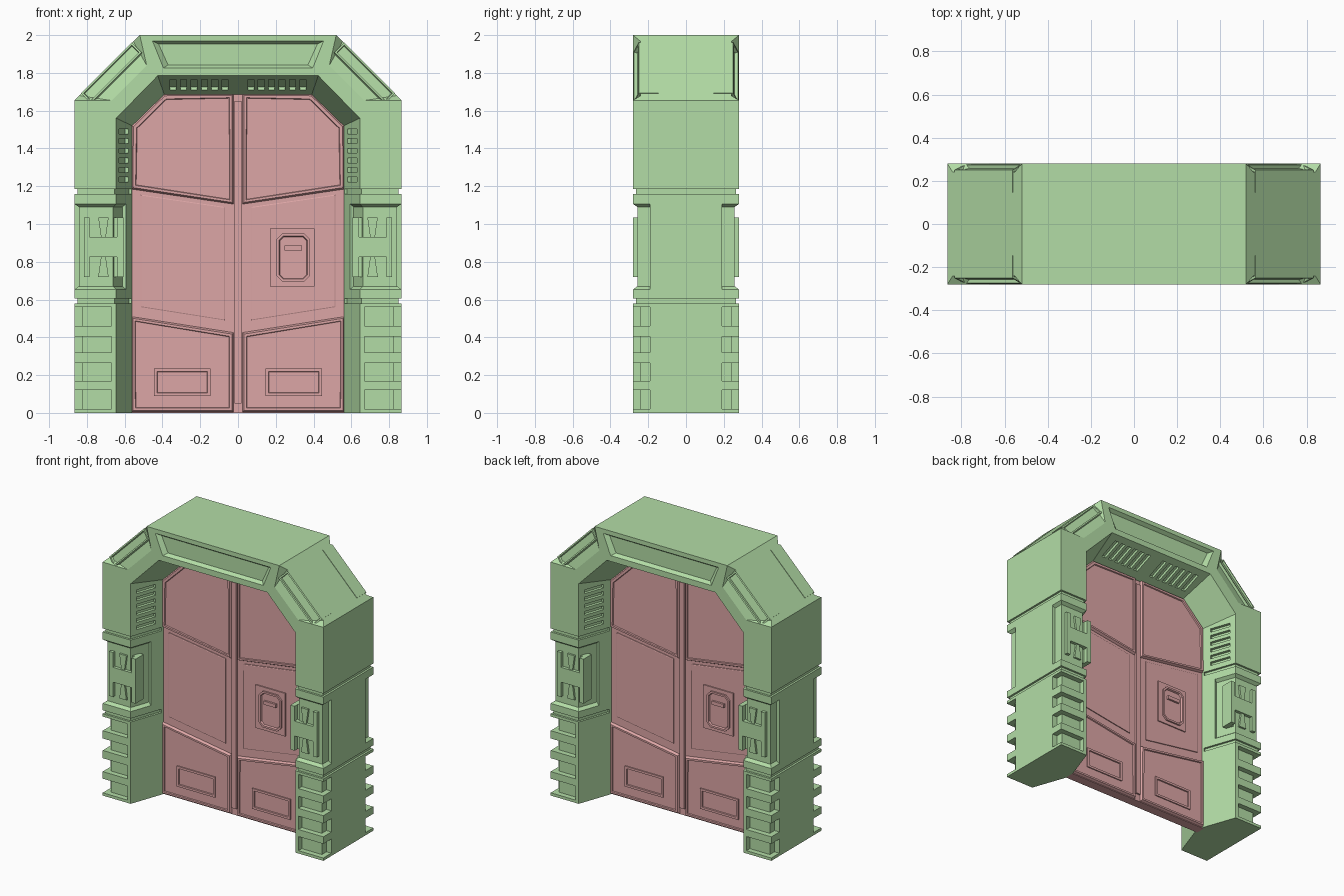
import bpy, bmesh, math
from mathutils import Vector, Matrix

if "Cube" in bpy.data.objects:
    bpy.data.objects.remove(bpy.data.objects["Cube"])


def material(name, col):
    m = bpy.data.materials.new(name)
    m.diffuse_color = col
    m.use_nodes = True
    m.node_tree.nodes["Principled BSDF"].inputs["Base Color"].default_value = m.diffuse_color
    return m


GREEN = material("frame_green", (0.45, 0.72, 0.38, 1))
PINK = material("door_pink", (0.72, 0.38, 0.38, 1))


def loft(bm, rings):
    """Closed skin through equal-length rings, capped at both ends."""
    vs = [[bm.verts.new(p) for p in r] for r in rings]
    n = len(vs[0])
    fs = [bm.faces.new((a[i], a[(i + 1) % n], b[(i + 1) % n], b[i]))
          for a, b in zip(vs, vs[1:]) for i in range(n)]
    fs += [bm.faces.new(vs[0][::-1]), bm.faces.new(vs[-1])]
    bmesh.ops.recalc_face_normals(bm, faces=fs)
    return fs


def box(bm, x0, x1, y0, y1, z0, z1):
    return loft(bm, [[(x, y0, z0), (x, y1, z0), (x, y1, z1), (x, y0, z1)] for x in (x0, x1)])


def tilted_box(bm, centre, size, rot):
    mat = Matrix.Translation(centre) @ rot @ Matrix.Diagonal((*size, 1))
    bmesh.ops.create_cube(bm, size=1, matrix=mat)


def plate(bm, poly, y0, y1, insets=()):
    """Plate from an x-z outline, then stepped insets (width, height) on its front."""
    f = loft(bm, [[(x, y, z) for x, z in poly] for y in (y0, y1)])[-1]
    for width, height in insets:
        bmesh.ops.inset_region(bm, faces=[f], thickness=width, depth=height)


def rect(x0, x1, z0, z1, c=0):
    if not c:
        return [(x0, z0), (x1, z0), (x1, z1), (x0, z1)]
    return [(x0 + c, z0), (x1 - c, z0), (x1, z0 + c), (x1, z1 - c),
            (x1 - c, z1), (x0 + c, z1), (x0, z1 - c), (x0, z0 + c)]


def copy_scaled(bm, sx, sy):
    geo = bmesh.ops.duplicate(bm, geom=bm.verts[:] + bm.edges[:] + bm.faces[:])["geom"]
    for v in geo:
        if isinstance(v, bmesh.types.BMVert):
            v.co.x *= sx
            v.co.y *= sy


def four_way(bm):
    copy_scaled(bm, -1, 1)
    copy_scaled(bm, 1, -1)


def finish(name, bm, mat=None):
    bmesh.ops.recalc_face_normals(bm, faces=bm.faces[:])
    me = bpy.data.meshes.new(name)
    bm.to_mesh(me)
    bm.free()
    ob = bpy.data.objects.new(name, me)
    bpy.context.collection.objects.link(ob)
    if mat:
        me.materials.append(mat)
    return ob


def wrap(bm, path, depth, z0, z1, taper=0.0):
    """Groove cutter that follows a plan path around the jamb."""
    pts = [Vector(p) for p in path]
    nrm = []
    for a, b in zip(pts, pts[1:]):
        d = (b - a).normalized()
        nrm.append(Vector((-d.y, d.x)))
    rings = []
    for i, p in enumerate(pts):
        a, b = nrm[max(i - 1, 0)], nrm[min(i, len(nrm) - 1)]
        m = (a + b) / (1 + a.dot(b))
        o, q = p + m * 0.005, p - m * depth
        rings.append([(*o, z0), (*o, z1), (*q, z1 - taper), (*q, z0 + taper)])
    loft(bm, rings)


def diag(t, n, y):
    """Point on the sloping shoulder: t along it, n outward."""
    k = math.sqrt(0.5)
    return Vector((0.865 + k * (n - t), y, 1.655 + k * (n + t)))


# frame body: cross-section carried round the arch
def arch(x, z1, x2, z2):
    return [(x, 0), (x, z1), (x2, z2), (-x2, z2), (-x, z1), (-x, 0)]


outer, lip, inner = arch(.865, 1.655, .52, 2), arch(.645, 1.56, .425, 1.785), arch(.56, 1.52, .39, 1.685)
bm = bmesh.new()
loft(bm, [[(o[0], -.28, o[1]), (l[0], -.28, l[1]), (d[0], -.04, d[1]),
           (d[0], .04, d[1]), (l[0], .28, l[1]), (o[0], .28, o[1])]
          for o, l, d in zip(outer, lip, inner)])
frame = finish("door_frame", bm, GREEN)

# cutters: corner recesses, louvres, vents, shoulder bevels
bm = bmesh.new()
wrap(bm, [(.865, -.19), (.865, -.28), (.645, -.28), (.592, -.13)], .022, .65, 1.11, .02)
for z0, z1 in ((.02, .12), (.17, .265), (.32, .405), (.46, .56)):
    wrap(bm, [(.865, -.19), (.865, -.28), (.67, -.28)], .038, z0, z1)
for i in range(6):
    tilted_box(bm, (.605, -.167, 1.235 + .051 * i), (.15, .04, .026),
               Matrix.Rotation(math.atan2(.24, -.085), 4, 'Z'))
    tilted_box(bm, (.068 + .055 * i, -.165, 1.737), (.032, .15, .04),
               Matrix.Rotation(math.atan2(-.1, .24), 4, 'X'))
ends = []
for ta, tb, tc in ((0, .138, .035), (.488, .40, .44)):
    a, b, c = diag(ta, 0, -.28), diag(tb, -.14, -.28), diag(tc, 0, -.24)
    ends.append([a + (a - (b + c) / 2) * .4, b + (b - c) * .2, c + (c - b) * .2])
loft(bm, ends)
copy_scaled(bm, 1, -1)

# cutters: bands round each jamb, header panel
for z0, z1 in ((.58, .605), (1.16, 1.185)):
    wrap(bm, [(.565, .05), (.645, .28), (.865, .28), (.865, -.28), (.645, -.28), (.565, -.05)],
         .014, z0, z1)
copy_scaled(bm, -1, 1)
for s in (-1, 1):
    loft(bm, [[(x, s * y, z) for x, z in ((-b, z0), (b, z0), (t, z1), (-t, z1))]
              for y, b, t, z0, z1 in ((.285, .40, .46, 1.823, 1.972), (.255, .37, .42, 1.842, 1.952))])
cutter = finish("frame_cutter", bm)
cutter.hide_render = True
mod = frame.modifiers.new("cuts", 'BOOLEAN')
mod.operation, mod.solver, mod.object = 'DIFFERENCE', 'EXACT', cutter
bpy.context.view_layer.objects.active = frame
bpy.ops.object.modifier_apply(modifier=mod.name)
bpy.data.objects.remove(cutter)

# shoulder housings with a sunken slot
bm = bmesh.new()
section = [(-.145, -.02), (-.145, .003), (-.25, .003), (-.278, -.07), (-.25, -.085), (-.2, -.05)]
fs = loft(bm, [[diag(t, n, y) for y, n in section] for t in (.05, .43)])
bmesh.ops.inset_region(bm, faces=[fs[2]], thickness=.014, depth=0)
bmesh.ops.inset_region(bm, faces=[fs[2]], thickness=.006, depth=-.018)
four_way(bm)
finish("shoulder_housings", bm, GREEN)

# latch blocks on the jambs: two pockets with a tapered tab in each
bm = bmesh.new()
box(bm, .607, .815, -.245, -.19, .72, 1.035)
box(bm, .607, .64, -.28, -.245, .72, 1.035)
box(bm, .785, .815, -.28, -.245, .72, 1.035)
box(bm, .64, .785, -.28, -.245, .825, .93)
for z0, z1 in ((.72, .825), (1.035, .93)):
    plate(bm, [(.685, z0), (.74, z0), (.725, z1), (.70, z1)], -.245, -.272)
four_way(bm)
finish("latch_blocks", bm, GREEN)

# door core and centre seam
bm = bmesh.new()
plate(bm, arch(.575, 1.525, .395, 1.695), .034, -.034)
finish("door_core", bm, PINK)
bm = bmesh.new()
box(bm, -.018, .018, -.046, .046, .05, 1.65)
finish("centre_seam", bm, PINK)

# leaf panels: upper, middle, lower and kick plate
bm = bmesh.new()
plate(bm, [(.023, 1.105), (.565, 1.185), (.565, 1.52), (.392, 1.69), (.023, 1.69)], -.03, -.036,
      ((.012, .016), (.018, 0), (.004, -.008)))
plate(bm, [(.07, .49), (.515, .56), (.515, 1.155), (.07, 1.09)], -.03, -.04, ((.006, .002),))
plate(bm, [(.023, .005), (.565, .005), (.565, .51), (.023, .425)], -.03, -.036,
      ((.012, .016), (.018, 0), (.004, -.008)))
plate(bm, rect(.145, .445, .09, .235), -.04, -.052, ((.022, 0), (.004, -.01)))
four_way(bm)
finish("leaf_panels", bm, PINK)

# handle plate on one leaf of each face
bm = bmesh.new()
plate(bm, rect(.17, .405, .67, .975), -.035, -.05)
plate(bm, rect(.205, .38, .695, .95, .03), -.045, -.062, ((.014, 0), (.005, -.012)))
box(bm, .245, .34, -.064, -.045, .86, .885)
copy_scaled(bm, -1, -1)
finish("handle_plates", bm, PINK)
